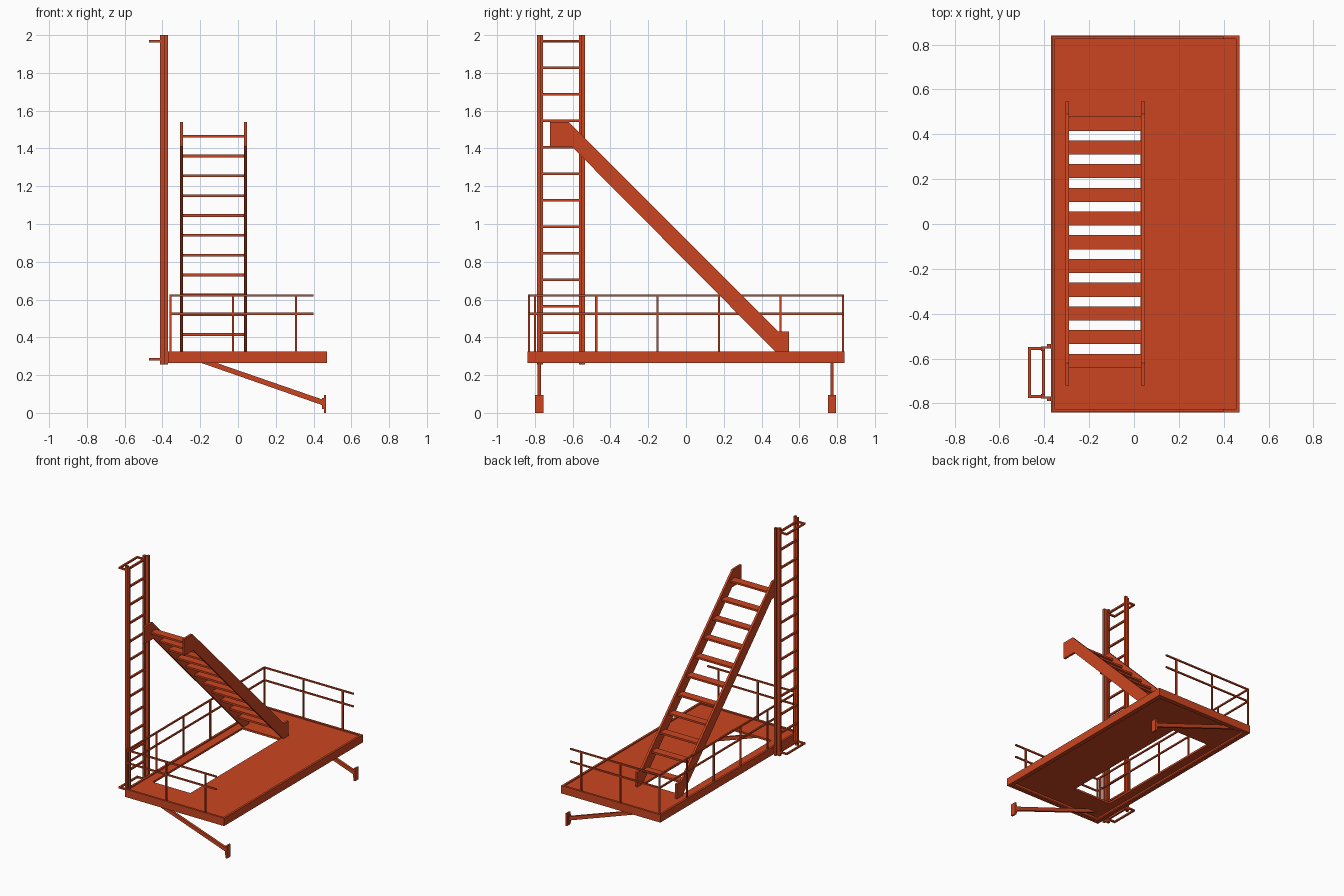
import bpy
import bmesh
from mathutils import Vector

if "Cube" in bpy.data.objects:
    bpy.data.objects.remove(bpy.data.objects["Cube"], do_unlink=True)

COLOUR = (0.6, 0.06, 0.015, 1)
paint = bpy.data.materials.new("orange_red_paint")
paint.use_nodes = True
paint.diffuse_color = COLOUR
paint.node_tree.nodes["Principled BSDF"].inputs["Base Color"].default_value = COLOUR


def finish(name, bm):
    bmesh.ops.recalc_face_normals(bm, faces=bm.faces[:])
    mesh = bpy.data.meshes.new(name)
    bm.to_mesh(mesh)
    bm.free()
    mesh.materials.append(paint)
    obj = bpy.data.objects.new(name, mesh)
    bpy.context.collection.objects.link(obj)
    return obj


def extrude_faces(bm, faces, offset):
    result = bmesh.ops.extrude_face_region(bm, geom=faces, use_keep_orig=True)
    verts = [g for g in result["geom"] if isinstance(g, bmesh.types.BMVert)]
    bmesh.ops.translate(bm, verts=verts, vec=offset)


def prism(name, points, offset):
    """Flat outline pushed along an offset."""
    bm = bmesh.new()
    face = bm.faces.new([bm.verts.new(p) for p in points])
    extrude_faces(bm, [face], Vector(offset))
    return finish(name, bm)


def box(name, x, y, z):
    outline = [(x[0], y[0], z[0]), (x[1], y[0], z[0]), (x[1], y[1], z[0]), (x[0], y[1], z[0])]
    return prism(name, outline, (0, 0, z[1] - z[0]))


def ring(name, outer, inner, z0, z1):
    """Rectangular slab with a rectangular opening; rectangles are x0, x1, y0, y1."""
    bm = bmesh.new()
    loops = []
    for x0, x1, y0, y1 in (outer, inner):
        loops.append([bm.verts.new((x, y, z0)) for x, y in ((x0, y0), (x1, y0), (x1, y1), (x0, y1))])
    faces = []
    for i in range(4):
        j = (i + 1) % 4
        faces.append(bm.faces.new((loops[0][i], loops[0][j], loops[1][j], loops[1][i])))
    extrude_faces(bm, faces, Vector((0, 0, z1 - z0)))
    return finish(name, bm)


def inset(rect, d):
    return (rect[0] + d, rect[1] - d, rect[2] + d, rect[3] - d)


def span(c, size):
    return (c - size / 2, c + size / 2)


# Platform: deck with stair opening, rim and bottom flange
DECK = (-0.37, 0.47, -0.84, 0.84)
TOP = 0.317
ring("deck_plate", inset(DECK, 0.01), (-0.29, 0.03, -0.62, 0.47), 0.302, TOP)
ring("deck_rim", DECK, inset(DECK, 0.016), 0.265, 0.325)
ring("deck_flange", inset(DECK, 0.01), inset(DECK, 0.035), 0.266, 0.276)

# Stair stringers
side = [(-0.72, 1.41), (-0.605, 1.41), (0.48, TOP), (0.545, TOP),
        (0.545, 0.43), (0.49, 0.43), (-0.62, 1.54), (-0.72, 1.54)]
for name, x in (("stair_stringer_right", -0.306), ("stair_stringer_left", 0.032)):
    prism(name, [(x, y, z) for y, z in side], (0.016, 0, 0))

# Stair treads
for i in range(11):
    box(f"stair_tread_{i + 1}", (-0.292, 0.034),
        span(0.447 - 0.1057 * i, 0.063), span(0.415 + 0.105 * i, 0.014))

# Railings on three sides
R = 0.011
RAIL_X = -0.358
for i, z in enumerate((0.525, 0.622)):
    box(f"side_rail_{i + 1}", span(RAIL_X, R), (-0.836, 0.836), span(z, R))
    for name, y in (("front", -0.831), ("back", 0.831)):
        box(f"{name}_rail_{i + 1}", (RAIL_X, 0.4), span(y, R), span(z, R))
for name, y in (("front", -0.831), ("back", 0.831)):
    for i in range(3):
        box(f"{name}_rail_post_{i + 1}", span(RAIL_X + 0.332 * i, R), span(y, R), (0.31, 0.622))
for i in range(5):
    box(f"side_rail_post_{i + 1}", span(RAIL_X, R), span(0.5 - 0.325 * i, R), (0.31, 0.622))

# Ladder uprights with a stepped section, mirrored about the ladder centre
LADDER_Y = -0.662
section = [(-0.414, 0.095), (-0.396, 0.095), (-0.396, 0.108), (-0.371, 0.108),
           (-0.371, 0.128), (-0.388, 0.128), (-0.388, 0.115), (-0.414, 0.115)]
for name, s in (("front", -1), ("back", 1)):
    prism(f"ladder_upright_{name}", [(x, LADDER_Y + s * d, 0.255) for x, d in section], (0, 0, 1.745))

# Ladder rungs
for i in range(13):
    box(f"ladder_rung_{i + 1}", span(-0.404, 0.014), span(LADDER_Y, 0.2),
        span(0.284 + 0.1404 * i, 0.013))

# Ladder end brackets
for name, z in (("bottom", 0.284), ("top", 1.968)):
    outline = [(-0.4, 0.113), (-0.472, 0.113), (-0.472, -0.113), (-0.4, -0.113),
               (-0.4, -0.1), (-0.459, -0.1), (-0.459, 0.1), (-0.4, 0.1)]
    prism(f"ladder_bracket_{name}", [(x, LADDER_Y + d, z - 0.006) for x, d in outline], (0, 0, 0.012))

# Diagonal braces with foot pads under the platform
brace = [(-0.305, 0.303), (-0.225, 0.303), (0.455, 0.068), (0.455, 0.038)]
for name, y in (("front", -0.777), ("back", 0.773)):
    prism(f"brace_{name}", [(x, y - 0.009, z) for x, z in brace], (0, 0.018, 0))
    box(f"brace_collar_{name}", (0.444, 0.456), span(y, 0.03), (0.02, 0.08))
    box(f"brace_foot_{name}", (0.454, 0.467), span(y, 0.044), (0, 0.095))
